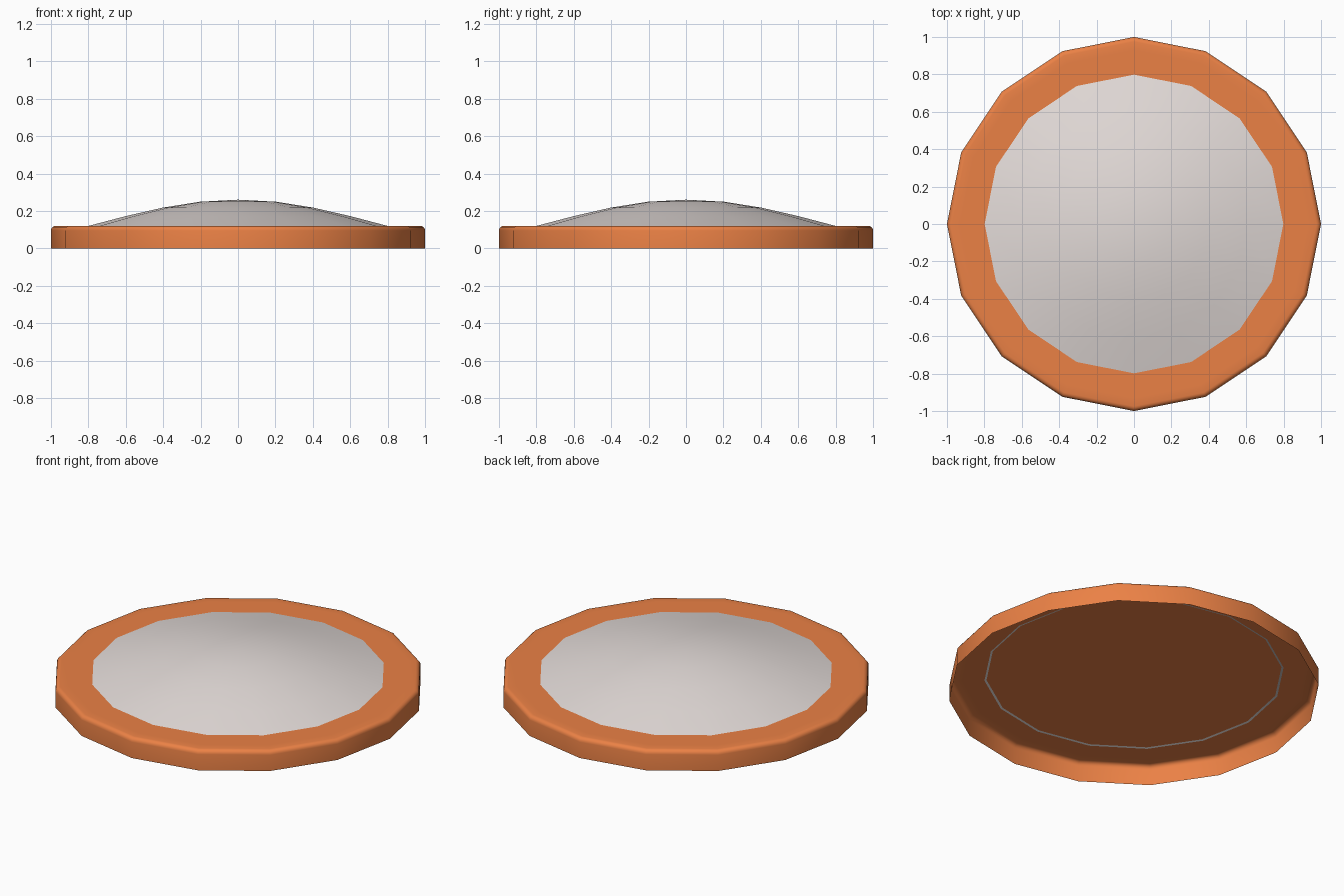
import bpy, bmesh, math

if "Cube" in bpy.data.objects:
    bpy.data.objects.remove(bpy.data.objects["Cube"])

SIDES = 16


def material(name, rgb):
    m = bpy.data.materials.new(name)
    m.diffuse_color = (*rgb, 1)
    m.use_nodes = True
    m.node_tree.nodes["Principled BSDF"].inputs["Base Color"].default_value = m.diffuse_color
    return m


def lathe(name, profile, mat, angle):
    """Revolve (radius, z) points, listed bottom to centre top; last point is the pole."""
    bm = bmesh.new()
    rings = []
    for r, z in profile[:-1]:
        rings.append([bm.verts.new((r * math.cos(2 * math.pi * i / SIDES),
                                    r * math.sin(2 * math.pi * i / SIDES), z))
                      for i in range(SIDES)])
    pole = bm.verts.new((0, 0, profile[-1][1]))
    for i in range(SIDES):
        j = (i + 1) % SIDES
        for a, b in zip(rings, rings[1:]):
            bm.faces.new((a[i], a[j], b[j], b[i]))
        bm.faces.new((rings[-1][i], rings[-1][j], pole))
    mesh = bpy.data.meshes.new(name)
    bm.to_mesh(mesh)
    bm.free()
    mesh.materials.append(mat)
    ob = bpy.data.objects.new(name, mesh)
    bpy.context.collection.objects.link(ob)
    bpy.ops.object.select_all(action='DESELECT')
    ob.select_set(True)
    bpy.context.view_layer.objects.active = ob
    bpy.ops.object.shade_smooth_by_angle(angle=math.radians(angle))
    return ob


# Hollow base shell, open underneath, with a rounded top edge
R, H, B = 1.0, 0.12, 0.025
base = [(R, 0)]
base += [(R - B + B * math.cos(a), H - B + B * math.sin(a))
         for a in (math.pi / 2 * k / 4 for k in range(5))]
base += [(0.93, H), (0, H)]
lathe("base_shell", base, material("orange", (0.83, 0.22, 0.06)), 40)

# Shallow dome whose rim dips just through the base top
dome = [(0.81, 0.117), (0.605, 0.171), (0.405, 0.217), (0.205, 0.249), (0, 0.26)]
lathe("dome", dome, material("off_white", (0.77, 0.71, 0.69)), 40)
